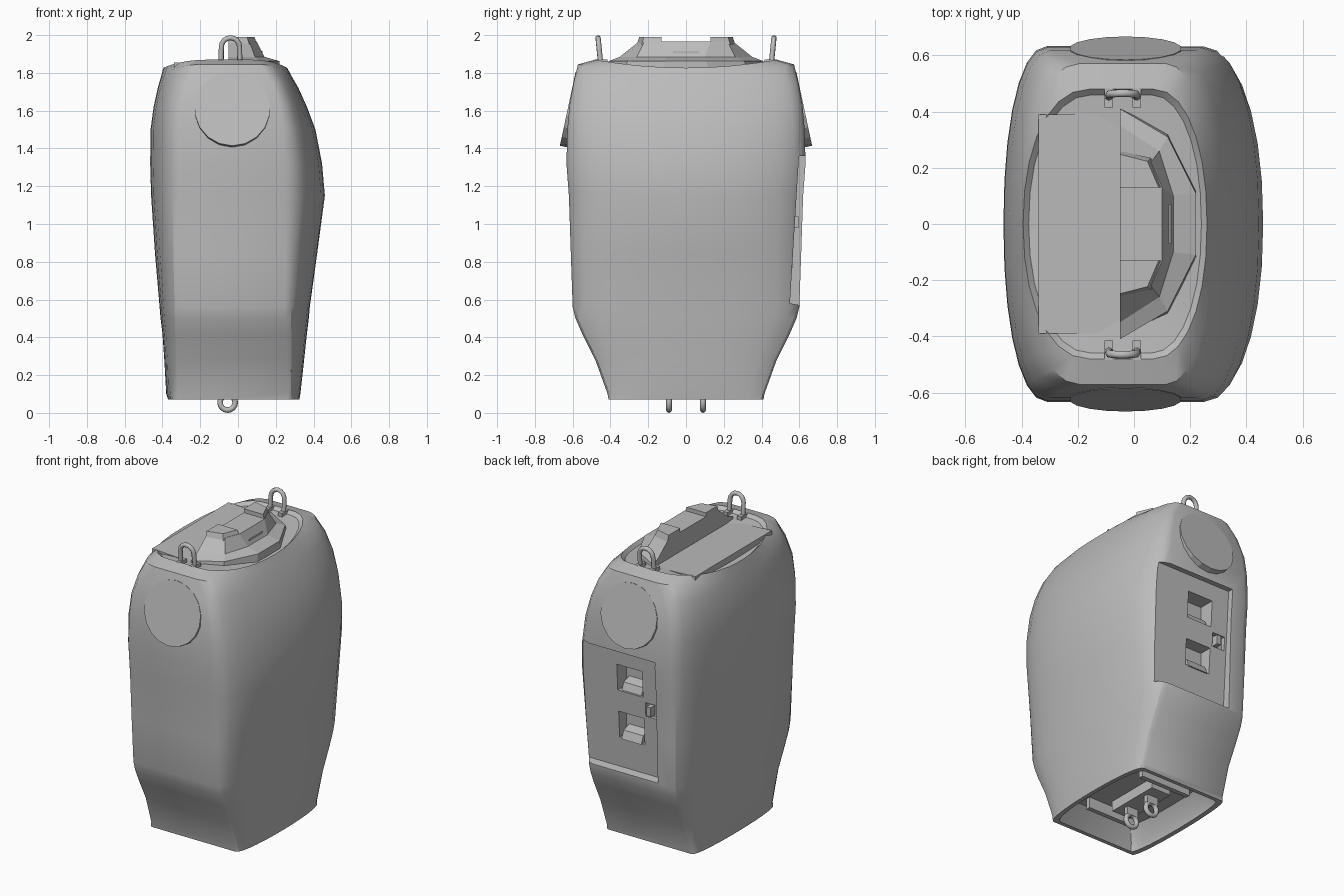
import bpy, bmesh
from math import sin, cos, pi, radians
from mathutils import Vector

cube = bpy.data.objects.get("Cube")
if cube:
    bpy.data.objects.remove(cube)

grey = bpy.data.materials.new("plain grey")
grey.use_nodes = True
grey.diffuse_color = (0.5, 0.5, 0.5, 1)
grey.node_tree.nodes["Principled BSDF"].inputs["Base Color"].default_value = (0.5, 0.5, 0.5, 1)


def finish(obj, name, smooth=None):
    obj.name = name
    obj.data.materials.clear()
    obj.data.materials.append(grey)
    if smooth:
        bpy.ops.object.select_all(action='DESELECT')
        obj.select_set(True)
        bpy.context.view_layer.objects.active = obj
        bpy.ops.object.shade_smooth_by_angle(angle=radians(smooth))
    return obj


def loft(name, rings, smooth=None):
    """Skin a stack of equal-length rings and cap both ends."""
    bm = bmesh.new()
    rows = [[bm.verts.new(p) for p in ring] for ring in rings]
    n = len(rows[0])
    for a, b in zip(rows, rows[1:]):
        for i in range(n):
            j = (i + 1) % n
            bm.faces.new((a[i], a[j], b[j], b[i]))
    bm.faces.new(rows[0][::-1])
    bm.faces.new(rows[-1])
    bmesh.ops.recalc_face_normals(bm, faces=bm.faces)
    mesh = bpy.data.meshes.new(name)
    bm.to_mesh(mesh)
    bm.free()
    obj = bpy.data.objects.new(name, mesh)
    bpy.context.collection.objects.link(obj)
    return finish(obj, name, smooth)


def prism_x(name, x0, x1, profile):
    return loft(name, [[(x, y, z) for y, z in profile] for x in (x0, x1)])


def box(name, centre, size):
    x, y, z = centre
    a, b, c = (s / 2 for s in size)
    return prism_x(name, x - a, x + a,
                   [(y - b, z - c), (y + b, z - c), (y + b, z + c), (y - b, z + c)])


def outline(z, left, right, depth, flat_l, flat_r, arch):
    """Flat front and back joined by curved sides; arch lifts the ends."""
    steps = 7
    pts = []
    for sy, first, second in ((1, (right, flat_r), (left, flat_l)),
                              (-1, (left, flat_l), (right, flat_r))):
        for (edge, flat), ks in ((first, range(steps + 1)), (second, range(steps, 0, -1))):
            for k in ks:
                t = pi / 2 * k / steps
                x = flat + (edge - flat) * max(cos(t), 0) ** 0.93
                y = sin(t) ** 0.93
                pts.append((x, sy * depth * y, z + arch * y * y))
    return pts


# Shell: underside recess, outer wall, rim, sunken deck
levels = [
    (0.20, -0.28, 0.24, 0.32, -0.24, 0.19, 0),
    (0.12, -0.33, 0.29, 0.37, -0.29, 0.23, 0),
    (0.07, -0.34, 0.30, 0.385, -0.30, 0.24, 0),
    (0.07, -0.37, 0.325, 0.41, -0.33, 0.27, 0),
    (0.10, -0.38, 0.33, 0.415, -0.32, 0.265, 0),
    (0.28, -0.39, 0.35, 0.48, -0.31, 0.26, 0),
    (0.42, -0.40, 0.365, 0.55, -0.31, 0.255, 0),
    (0.50, -0.41, 0.375, 0.585, -0.31, 0.25, 0),
    (0.56, -0.415, 0.38, 0.60, -0.31, 0.25, 0),
    (0.85, -0.44, 0.42, 0.61, -0.31, 0.25, 0),
    (1.15, -0.46, 0.46, 0.62, -0.31, 0.25, 0),
    (1.32, -0.465, 0.445, 0.633, -0.31, 0.25, 0),
    (1.50, -0.463, 0.41, 0.628, -0.31, 0.24, 0),
    (1.62, -0.447, 0.365, 0.617, -0.30, 0.22, 0.01),
    (1.72, -0.425, 0.32, 0.595, -0.26, 0.18, 0.03),
    (1.79, -0.405, 0.28, 0.572, -0.19, 0.11, 0.055),
    (1.827, -0.395, 0.26, 0.48, -0.16, 0.07, 0.043),
    (1.807, -0.375, 0.24, 0.46, -0.15, 0.06, 0.043),
    (1.835, -0.20, 0.12, 0.28, -0.12, 0.04, 0),
]
shell = loft("shell", [outline(*lv) for lv in levels])

# Back panel recess, open to one side, with two sockets and a latch slot
cutters = [prism_x("recess_cutter", -0.22, 0.5,
                   [(0.55, 0.58), (0.9, 0.52), (0.9, 1.36), (0.598, 1.36)])]
for z in (1.17, 0.86):
    cutters.append(box("socket_cutter", (-0.01, 0.57, z), (0.18, 0.16, 0.17)))
cutters.append(box("latch_cutter", (-0.16, 0.59, 1.01), (0.09, 0.08, 0.09)))
bpy.context.view_layer.objects.active = shell
for c in cutters:
    c.hide_render = True
    mod = shell.modifiers.new("cut", 'BOOLEAN')
    mod.operation, mod.solver, mod.object = 'DIFFERENCE', 'EXACT', c
    bpy.ops.object.modifier_apply(modifier=mod.name)
for c in cutters:
    bpy.data.objects.remove(c)
finish(shell, "shell", 32)

for z in (1.17, 0.86):
    prism_x("socket_step", -0.08, 0.06,
            [(0.48, z - 0.09), (0.57, z - 0.09), (0.55, z - 0.04), (0.48, z - 0.02)])
box("latch", (-0.15, 0.57, 1.01), (0.03, 0.05, 0.06))

# Round plates, tilted with the front and back walls
for s, side in ((-1, "front"), (1, "back")):
    tilt = radians(12)
    normal = Vector((0, s * cos(tilt), sin(tilt)))
    centre = Vector((-0.03, s * 0.626, 1.61)) - normal * 0.05
    bpy.ops.mesh.primitive_cylinder_add(vertices=18, radius=0.2, depth=0.1, location=centre,
                                        rotation=(-s * (pi / 2 - tilt), 0, 0))
    finish(bpy.context.object, side + "_round_plate")

# Top plate on the deck
loft("top_plate", [[(-0.34, y, 1.80 + h), (-0.05, y, 1.79 + h), (-0.05, y, 1.84),
                    (-0.34, y, 1.855)] for y, h in ((-0.39, 0), (0.39, 0))])


# Handle mound: stacked half-polygons against the plate edge
def half_polygon(z, *pts):
    return [(x, -y, z) for x, y in pts] + [(x, y, z) for x, y in reversed(pts)]


loft("handle_mound", [
    half_polygon(1.80, (-0.05, 0.41), (0.12, 0.33), (0.22, 0.12)),
    half_polygon(1.862, (-0.05, 0.41), (0.12, 0.31), (0.22, 0.11)),
    half_polygon(1.885, (-0.05, 0.35), (0.09, 0.26), (0.14, 0.10)),
    half_polygon(1.965, (-0.05, 0.25), (0.06, 0.22), (0.10, 0.13)),
])
box("handle_slot_plate", (0.125, 0, 1.905), (0.012, 0.14, 0.02))


# Raised handle ends, hanging loops with lugs, and underside rings
def hoop(name, y, lean):
    curve = bpy.data.curves.new(name, 'CURVE')
    curve.dimensions = '3D'
    curve.bevel_depth = 0.014
    curve.bevel_resolution = 2
    path = [(0.05, 1.83)] + [(0.048 * cos(a), 1.938 + 0.048 * sin(a))
                             for a in (pi * k / 8 for k in range(9))] + [(-0.05, 1.83)]
    spline = curve.splines.new('POLY')
    spline.points.add(len(path) - 1)
    for p, (x, z) in zip(spline.points, path):
        p.co = (x - 0.04, y + lean * (z - 1.85), z, 1)
    obj = bpy.data.objects.new(name, curve)
    bpy.context.collection.objects.link(obj)
    bpy.ops.object.select_all(action='DESELECT')
    obj.select_set(True)
    bpy.context.view_layer.objects.active = obj
    bpy.ops.object.convert(target='MESH')
    finish(bpy.context.object, name, 50)


for s, side in ((-1, "front"), (1, "back")):
    loft(side + "_handle_end", [
        [(-0.05, s * 0.13, z), (0.10 - i, s * 0.13, z), (0.06 - i, s * (0.235 - i), z),
         (-0.05, s * (0.26 - i), z)] for z, i in ((1.95, 0), (1.99, 0.012))])
    hoop(side + "_loop", s * 0.452, s * 0.1)
    for dx in (-0.05, 0.05):
        box(side + "_loop_lug", (-0.04 + dx, s * 0.45, 1.85), (0.03, 0.07, 0.04))
    bpy.ops.mesh.primitive_torus_add(major_radius=0.04, minor_radius=0.015, major_segments=16,
                                     minor_segments=8, location=(-0.055, s * 0.09, 0.055),
                                     rotation=(pi / 2, 0, 0))
    finish(bpy.context.object, side + "_underside_ring", 50)
    box(side + "_ring_bracket", (-0.055, s * 0.09, 0.15), (0.08, 0.03, 0.13))
    box(side + "_underside_rail", (-0.03, s * 0.24, 0.17), (0.36, 0.03, 0.08))

# Underside crossbar between the ring brackets
box("underside_crossbar", (-0.055, 0, 0.17), (0.14, 0.36, 0.07))
